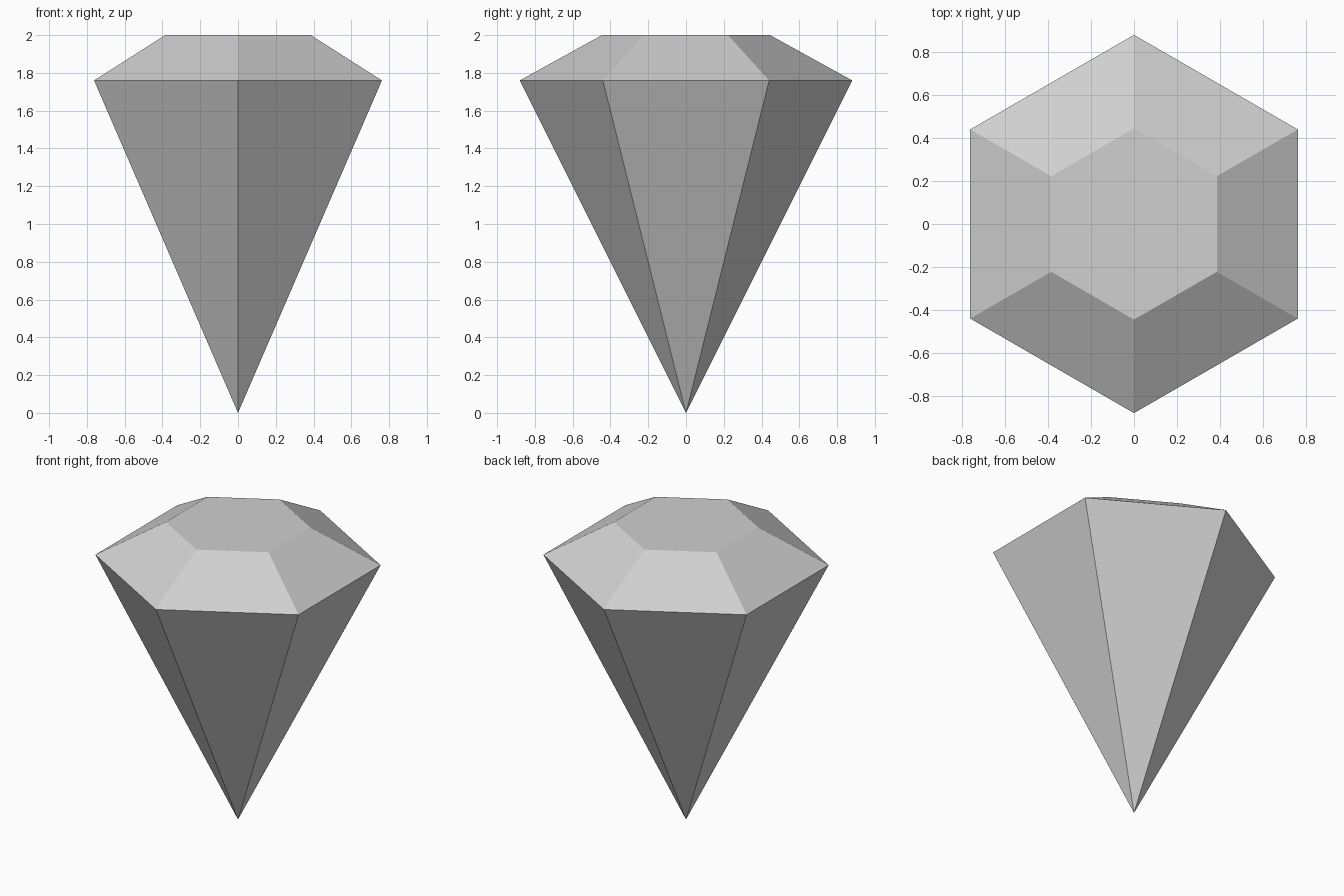
import bpy
import bmesh
from math import sin, cos, tau

SIDES = 6

cube = bpy.data.objects.get("Cube")
if cube:
    bpy.data.objects.remove(cube, do_unlink=True)

# One plain grey for the whole stone
grey = bpy.data.materials.new("light_grey")
grey.use_nodes = True
colour = (0.63, 0.63, 0.63, 1.0)
grey.diffuse_color = colour
grey.node_tree.nodes["Principled BSDF"].inputs["Base Color"].default_value = colour


def ring(bm, radius, z):
    """Hexagon of vertices with corners on the y axis."""
    return [bm.verts.new((radius * sin(tau * i / SIDES), radius * cos(tau * i / SIDES), z))
            for i in range(SIDES)]


bm = bmesh.new()
tip = bm.verts.new((0, 0, 0))
girdle = ring(bm, 0.88, 1.76)
table = ring(bm, 0.445, 2.0)

# Flat top, sloped crown facets and long pavilion facets
bm.faces.new(table)
for i in range(SIDES):
    j = (i + 1) % SIDES
    bm.faces.new((girdle[i], girdle[j], table[j], table[i]))
    bm.faces.new((tip, girdle[j], girdle[i]))
bmesh.ops.recalc_face_normals(bm, faces=bm.faces)

mesh = bpy.data.meshes.new("cut_gem")
bm.to_mesh(mesh)
bm.free()
mesh.materials.append(grey)
gem = bpy.data.objects.new("cut_gem", mesh)
bpy.context.collection.objects.link(gem)
